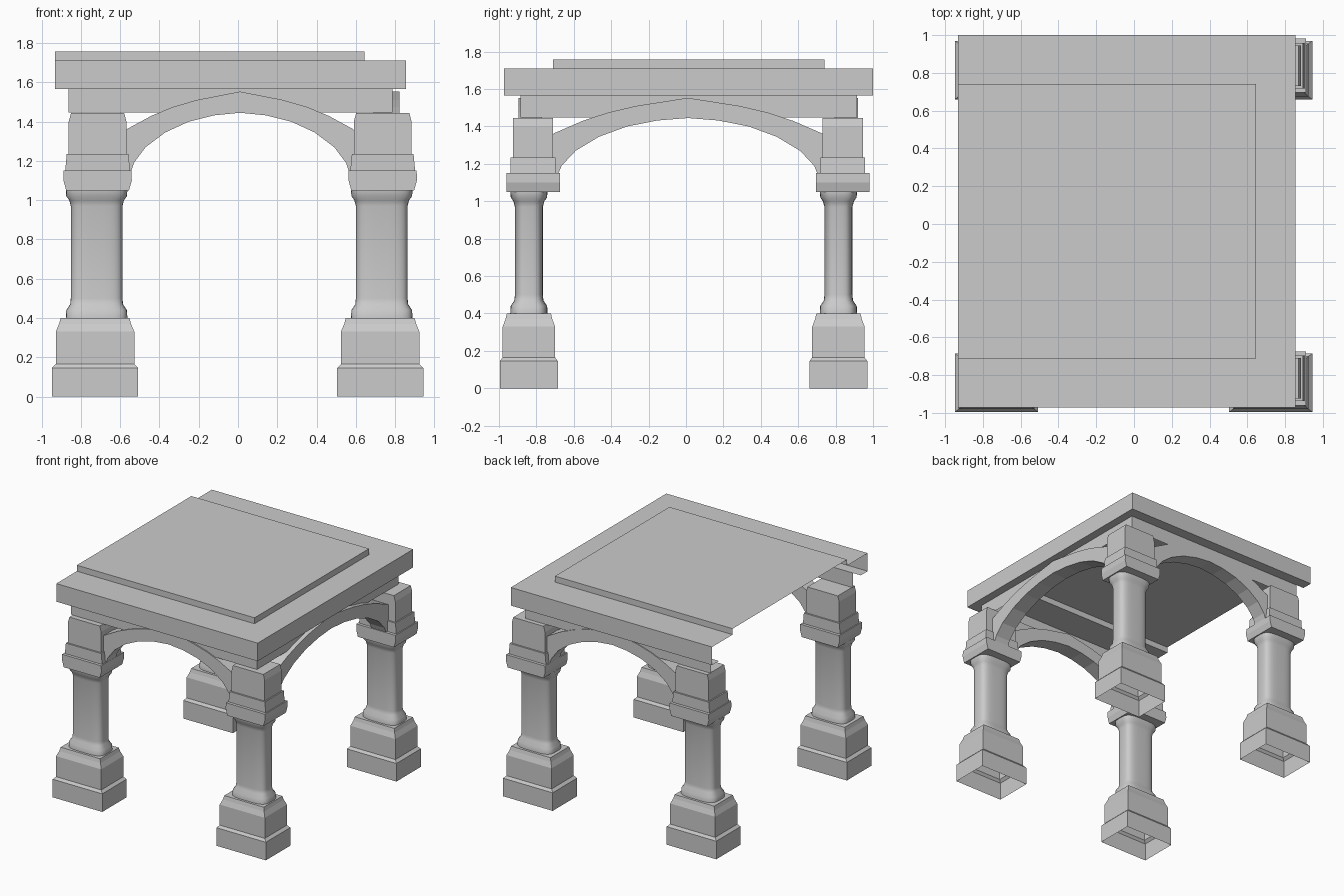
import bpy
import bmesh
import math

cube = bpy.data.objects.get("Cube")
if cube:
    bpy.data.objects.remove(cube, do_unlink=True)

stone = bpy.data.materials.new("grey_stone")
stone.use_nodes = True
STONE = (0.6, 0.6, 0.6, 1)
stone.diffuse_color = STONE
stone.node_tree.nodes["Principled BSDF"].inputs["Base Color"].default_value = STONE


def finish(name, bm, smooth=False):
    bmesh.ops.recalc_face_normals(bm, faces=bm.faces)
    mesh = bpy.data.meshes.new(name)
    bm.to_mesh(mesh)
    bm.free()
    mesh.materials.append(stone)
    obj = bpy.data.objects.new(name, mesh)
    bpy.context.collection.objects.link(obj)
    if smooth:
        bpy.ops.object.select_all(action="DESELECT")
        obj.select_set(True)
        bpy.context.view_layer.objects.active = obj
        bpy.ops.object.shade_smooth_by_angle(angle=math.radians(40))
    return obj


def loft(name, rings, closed=True, cap_first=False, cap_last=False, smooth=False):
    """Skin a list of rings of points, all of one length."""
    bm = bmesh.new()
    loops = [[bm.verts.new(p) for p in ring] for ring in rings]
    count = len(loops[0])
    for a, b in zip(loops, loops[1:]):
        for i in range(count if closed else count - 1):
            j = (i + 1) % count
            bm.faces.new((a[i], a[j], b[j], b[i]))
    if cap_first:
        bm.faces.new(loops[0])
    if cap_last:
        bm.faces.new(loops[-1])
    return finish(name, bm, smooth)


def rect_ring(cx, cy, z, hx, hy):
    return [(cx + sx * hx, cy + sy * hy, z)
            for sx, sy in ((-1, -1), (1, -1), (1, 1), (-1, 1))]


def round_ring(cx, cy, z, hx, hy, sides=32, power=0.55):
    ring = []
    for i in range(sides):
        a = 2 * math.pi * (i + 0.5) / sides
        c, s = math.cos(a), math.sin(a)
        ring.append((cx + hx * math.copysign(abs(c) ** power, c),
                     cy + hy * math.copysign(abs(s) ** power, s), z))
    return ring


# Profiles: height, half width in x, half depth in y
BASE = [(0, .22, .155), (.145, .22, .155), (.165, .2, .14), (.33, .2, .14),
        (.37, .183, .125), (.4, .175, .118)]
SHAFT = [(.4, .157, .1), (.44, .155, .098), (.47, .135, .078), (.5, .132, .075),
         (.97, .132, .075), (1, .14, .083), (1.02, .155, .097), (1.05, .157, .1)]
CAPITAL = [(1.05, .16, .143), (1.1, .174, .143), (1.15, .173, .143),
           (1.15, .165, .12), (1.235, .157, .12), (1.235, .147, .107),
           (1.4, .147, .107), (1.445, .135, .107)]

# Four columns
for side, x in (("right", -.72), ("left", .732)):
    for end, y in (("front", -.84), ("back", .815)):
        tag = f"{end}_{side}"
        loft(f"{tag}_base", [rect_ring(x - .008, y, *p) for p in BASE], cap_last=True)
        loft(f"{tag}_shaft", [round_ring(x, y, *p) for p in SHAFT], smooth=True)
        loft(f"{tag}_capital", [rect_ring(x + .005, y + .023, *p) for p in CAPITAL],
             cap_first=True, cap_last=True)

# Arches: half outlines from the crown outwards (distance, height)
UPPER = [(0, 1.553), (.22, 1.51), (.34, 1.475), (.45, 1.43), (.57, 1.365), (.62, 1.33)]
LOWER = [(0, 1.445), (.13, 1.432), (.26, 1.4), (.38, 1.345), (.48, 1.27),
         (.54, 1.19), (.56, 1.13), (.62, 1.13)]


def full(half):
    return [(-u, z) for u, z in reversed(half[1:])] + half


def arch(name, scale, place, outer, inner):
    outline = full(UPPER) + full(LOWER)[::-1]
    rings = [[place(u * scale + .01, d, z) for u, z in outline] for d in (outer, inner)]
    return loft(name, rings, cap_first=True, cap_last=True)


def along_x(u, d, z):
    return (u, d, z)


def along_y(u, d, z):
    return (d, u, z)


arch("front_arch", 1, along_x, -.895, -.77)
arch("back_arch", 1, along_x, .92, .795)
arch("left_arch", 1.25, along_y, .822, .69)


# Roof: stepped shell on three sides, left open at the right end
def roof_ring(inset_x, inset_y, z, start=-.932):
    x, front, back = .855 - inset_x, -.972 + inset_y, 1 - inset_y
    return [(start, front, z), (x, front, z), (x, back, z), (start, back, z)]


loft("raised_top", [roof_ring(.21, .26, 1.758), roof_ring(.21, .26, 1.71)],
     closed=False, cap_first=True)
loft("cornice", [roof_ring(.21, .26, 1.71), roof_ring(0, 0, 1.71),
                 roof_ring(0, 0, 1.565), roof_ring(.068, .087, 1.565)], closed=False)
loft("frieze", [roof_ring(.068, .087, 1.565, -.863),
                roof_ring(.068, .087, 1.447, -.863)], closed=False)
